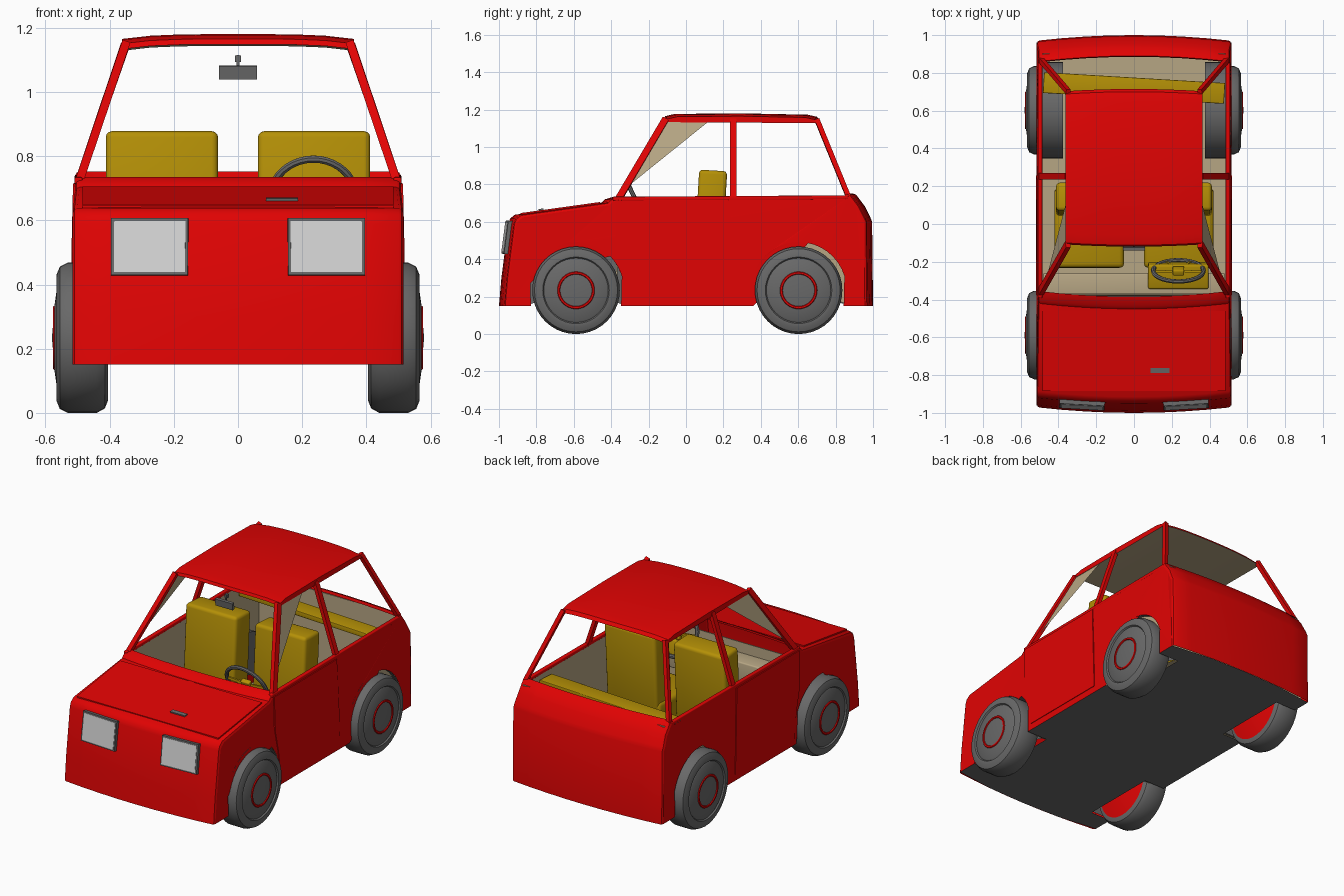
import bpy, bmesh, math
from mathutils import Vector, Matrix, Euler

if "Cube" in bpy.data.objects:
    bpy.data.objects.remove(bpy.data.objects["Cube"])

def mat(name, r, g, b):
    m = bpy.data.materials.new(name)
    m.diffuse_color = (r, g, b, 1)
    m.use_nodes = True
    m.node_tree.nodes["Principled BSDF"].inputs["Base Color"].default_value = m.diffuse_color
    return m

RED = mat("red paint", .75, .001, .001)
BEIGE = mat("beige lining", .47, .38, .23)
GREY = mat("dark grey", .14, .14, .14)
YELLOW = mat("mustard seat", .46, .28, .002)
LAMP = mat("lamp white", .66, .66, .66)
AXLES = (-.588, .602)
SIDES = (1, -1)

def to_object(bm, name, mats, smooth=30, fix=True):
    if fix:
        bmesh.ops.recalc_face_normals(bm, faces=bm.faces)
    me = bpy.data.meshes.new(name)
    bm.to_mesh(me)
    bm.free()
    for m in mats:
        me.materials.append(m)
    ob = bpy.data.objects.new(name, me)
    bpy.context.collection.objects.link(ob)
    if smooth:
        bpy.ops.object.select_all(action='DESELECT')
        ob.select_set(True)
        bpy.context.view_layer.objects.active = ob
        bpy.ops.object.shade_smooth_by_angle(angle=math.radians(smooth))
    return ob

def box(name, size, loc, m, rot=(0, 0, 0), bevel=0.0):
    bm = bmesh.new()
    M = Matrix.Translation(loc) @ Euler(rot).to_matrix().to_4x4() @ Matrix.Diagonal((*size, 1))
    bmesh.ops.create_cube(bm, size=1, matrix=M)
    if bevel:
        bmesh.ops.bevel(bm, geom=bm.edges[:], offset=bevel, segments=3, profile=.5, affect='EDGES')
    return to_object(bm, name, [m])

def beam(name, p, q, w, d, m):
    p, q = Vector(p), Vector(q)
    z = (q - p).normalized()
    x = Vector((0, 1, 0)).cross(z).normalized()
    R = Matrix((x, z.cross(x), z)).transposed()
    return box(name, (w, d, (q - p).length), (p + q) / 2, m, R.to_euler())

def face_poly(name, pts, m):
    bm = bmesh.new()
    f = bm.faces.new([bm.verts.new(p) for p in pts])
    bmesh.ops.triangulate(bm, faces=[f])
    return to_object(bm, name, [m], 0, fix=False)

def across(profile, half, bow=0.0, drop=0.0, cols=8, mid=0.0):
    """Closed side profile (y, z) swept across x, with bowed ends and drooping edges."""
    bm = bmesh.new()
    rows = []
    for i in range(cols + 1):
        t = 2 * i / cols - 1
        rows.append([bm.verts.new((t * half, y - math.copysign(bow, y - mid) * t * t, z - drop * t ** 4))
                     for y, z in profile])
    n = len(profile)
    for a, b in zip(rows, rows[1:]):
        for k in range(n):
            bm.faces.new((a[k], a[(k + 1) % n], b[(k + 1) % n], b[k]))
    bm.faces.new(rows[0])
    bm.faces.new(rows[-1])
    bmesh.ops.recalc_face_normals(bm, faces=bm.faces)
    return bm

def lathe(name, prof, y, z, side, mats, a0=0.0, a1=2 * math.pi, n=40, rule=None):
    """Profile (x, radius) turned about an axle along x."""
    bm = bmesh.new()
    rings = []
    for i in range(n + 1):
        a = a0 + (a1 - a0) * i / n
        rings.append([bm.verts.new((side * x, y + r * math.cos(a), z + r * math.sin(a))) for x, r in prof])
    for a, b in zip(rings, rings[1:]):
        for k in range(len(prof) - 1):
            f = bm.faces.new((a[k], a[k + 1], b[k + 1], b[k]))
            if rule:
                f.material_index = rule((prof[k][1] + prof[k + 1][1]) / 2)
    bmesh.ops.remove_doubles(bm, verts=bm.verts, dist=1e-5)
    return to_object(bm, name, mats)

# Body skin: nose with hood, and tail, as bowed strips with rounded side edges
NOSE = [(-1, .15), (-.987, .3), (-.95, .59), (-.94, .618), (-.915, .638), (-.45, .703), (-.435, .72), (-.385, .735)]
TAIL = [(.885, .735), (.89, .752), (.91, .745), (.955, .685), (.985, .625), (.995, .6), (1, .15)]
COLS = [-1, -.99, -.972, -.75, -.5, -.25, 0, .25, .5, .75, .972, .99, 1]

def skin(y, z, t):
    c = {1: .014, .99: .004}.get(abs(t), 0)
    return Vector((t * (.515 if z < .65 else .508), y - math.copysign(.03 * t * t + c, y),
                   z - (c if z > .6 else 0)))

for name, prof in (("nose_and_hood", NOSE), ("tail", TAIL)):
    bm = bmesh.new()
    rows = [[bm.verts.new(skin(y, z, t)) for y, z in prof] for t in COLS]
    for a, b in zip(rows, rows[1:]):
        for k in range(len(prof) - 1):
            bm.faces.new((a[k], b[k], b[k + 1], a[k + 1]))
    if name == "tail":
        bmesh.ops.recalc_face_normals(bm, faces=bm.faces)
    to_object(bm, name, [RED], 35, fix=False)

def arch(yc, r, z0, n=24):
    """Wheel arch points (y, z) from back to front, starting and ending at height z0."""
    a = math.asin((z0 - .236) / r)
    return [(yc + r * math.cos(a + (math.pi - 2 * a) * i / n), .236 + r * math.sin(a + (math.pi - 2 * a) * i / n))
            for i in range(n + 1)]

# Side panels with wheel arches, and their linings
for s in SIDES:
    pts = [skin(y, z, s) for y, z in NOSE + TAIL]
    for yc in AXLES[::-1]:
        pts += [Vector((s * .515, y, z)) for y, z in arch(yc, .256, .15)]
    face_poly("side_panel", pts if s < 0 else pts[::-1], RED)
    inner = [(-.325, .165), (-.36, .45), (-.36, .725), (.87, .725), (.93, .6), (.93, .165)] + arch(AXLES[1], .256, .165)
    pts = [(s * .488, y, z) for y, z in inner]
    face_poly("side_lining", pts if s > 0 else pts[::-1], BEIGE)
    # Belt rail
    box("belt_rail", (.024, 1.26, .022), (s * .497, .238, .727), RED, (.006, 0, 0), .005)

# Floor plates with wheel notches: dark below, lined above
def floor(name, z, w, y0, y1, m, flip):
    half = [(w * .5, y0 - math.copysign(.008, y0)), (w, y0 - math.copysign(.04, y0))]
    for yc in AXLES:
        if yc > y0:
            half += [(w, yc - .241), (.375, yc - .241), (.375, yc + .241), (w, yc + .241)]
    half += [(w, y1 - .04), (w * .5, y1 - .008)]
    pts = [(x, y, z) for x, y in half] + [(0, y1, z)] + [(-x, y, z) for x, y in half[::-1]] + [(0, y0, z)]
    face_poly(name, pts[::-1] if flip else pts, m)

floor("underside", .15, .515, -1, 1, GREY, True)
floor("cabin_floor", .165, .488, -.37, .95, BEIGE, False)
box("firewall", (.97, .006, .5), (0, -.37, .415), BEIGE)
box("tail_lining", (.97, .006, .56), (0, .9, .445), BEIGE)

# Wheels with red hub ring, and arch liners
tyre = [(.405, 0), (.405, .195), (.415, .22), (.44, .234), (.53, .234), (.555, .222), (.566, .195),
        (.566, .178), (.558, .172), (.563, .163), (.572, .1), (.577, .097), (.577, .088), (.572, .085), (.58, 0)]
for y in AXLES:
    for s in SIDES:
        lathe("wheel", tyre, y, .234, s, [GREY, RED], rule=lambda r: int(.085 < r < .1))
        lathe("arch_liner", [(.375, .0), (.375, .256), (.513, .256)], y, .236, s, [GREY],
              a0=-.3, a1=math.pi + .3, n=24)

# Roof with lined underside
bm = across([(-.12, 1.148), (-.112, 1.165), (-.06, 1.177), (.3, 1.18), (.65, 1.173), (.7, 1.162), (.715, 1.143)],
            .362, bow=.012, drop=.015, mid=.3)
for f in bm.faces:
    f.material_index = int(f.normal.z < -.7)
to_object(bm, "roof", [RED, BEIGE])

# Hood panel and latch
to_object(across([(-.885, .636), (-.885, .647), (-.46, .706), (-.46, .695)], .485, bow=-.0), "hood_panel", [RED])
box("hood_latch", (.1, .025, .008), (.137, -.775, .666), GREY, (.137, 0, 0))

for s in SIDES:
    # Pillars
    beam("front_pillar", (s * .497, -.365, .715), (s * .35, -.108, 1.15), .026, .036, RED)
    beam("middle_pillar", (s * .498, .252, .72), (s * .354, .252, 1.15), .022, .034, RED)
    beam("rear_pillar", (s * .492, .868, .735), (s * .348, .7, 1.147), .024, .026, RED)
    # Lined corner panel behind the windscreen
    face_poly("corner_panel", [(s * .47, -.31, .79), (s * .356, -.11, 1.14), (s * .356, .125, 1.14)], BEIGE)
    # Door plate
    bm = bmesh.new()
    pts = [(-.378, .715), (-.375, .5), (-.345, .37), (-.318, .19), (.257, .19), (.25, .4), (.235, .715)]
    top = [bm.verts.new((s * (.519 if z < .6 else .514), y, z)) for y, z in pts]
    low = [bm.verts.new((s * .506, y, z)) for y, z in pts]
    bm.faces.new(top)
    for k in range(len(pts)):
        j = (k + 1) % len(pts)
        bm.faces.new((top[k], top[j], low[j], low[k]))
    to_object(bm, "door", [RED], 0)
    # Headlights
    x, yaw = s * .275, s * .055
    box("headlight_frame", (.24, .035, .178), (x, -.951, .516), GREY, (-.13, 0, yaw))
    box("headlight_lens", (.222, .01, .16), (x, -.966, .518), LAMP, (-.13, 0, yaw))
    # Seats
    sx = s * .237
    box("seat_cushion", (.37, .42, .14), (sx, -.02, .37), YELLOW, (.05, 0, 0), .025)
    box("seat_back", (.35, .15, .52), (sx, .13, .615), YELLOW, (-.06, 0, 0), .02)

# Dashboard and instrument block
box("dashboard", (.96, .12, .16), (0, -.32, .52), BEIGE, bevel=.008)
box("instrument_block", (.32, .13, .1), (.235, -.272, .58), YELLOW, (.2, 0, 0), .01)

# Steering wheel: rim, spokes and hub, leaning forward at the top
C = Vector((.235, -.248, .67))
tilt = math.radians(65)
bpy.ops.mesh.primitive_torus_add(major_radius=.133, minor_radius=.012, major_segments=40, minor_segments=8,
                                 location=C, rotation=(math.pi - tilt, 0, 0))
rim = bpy.context.object
rim.name = "steering_rim"
rim.data.materials.append(GREY)
bpy.ops.object.shade_smooth_by_angle()
up = Vector((0, math.cos(math.pi - tilt), math.sin(math.pi - tilt)))
for dx, du in ((1, .1), (-1, .1), (.5, -.85), (-.5, -.85)):
    beam("steering_spoke", C, C + (Vector((dx, 0, 0)) + up * du) * .13, .016, .012, YELLOW)
box("steering_hub", (.06, .06, .03), C, YELLOW, (math.pi - tilt, 0, 0), .006)

# Rear shelf
box("rear_shelf", (.96, .11, .03), (0, .72, .68), YELLOW, (0, 0, -.06), .004)

# Rear view mirror
box("mirror", (.118, .018, .042), (0, -.13, 1.06), GREY, (.1, 0, 0))
box("mirror_stem", (.008, .01, .05), (0, -.118, 1.09), GREY)
box("mirror_foot", (.018, .02, .02), (0, -.11, 1.103), GREY)
